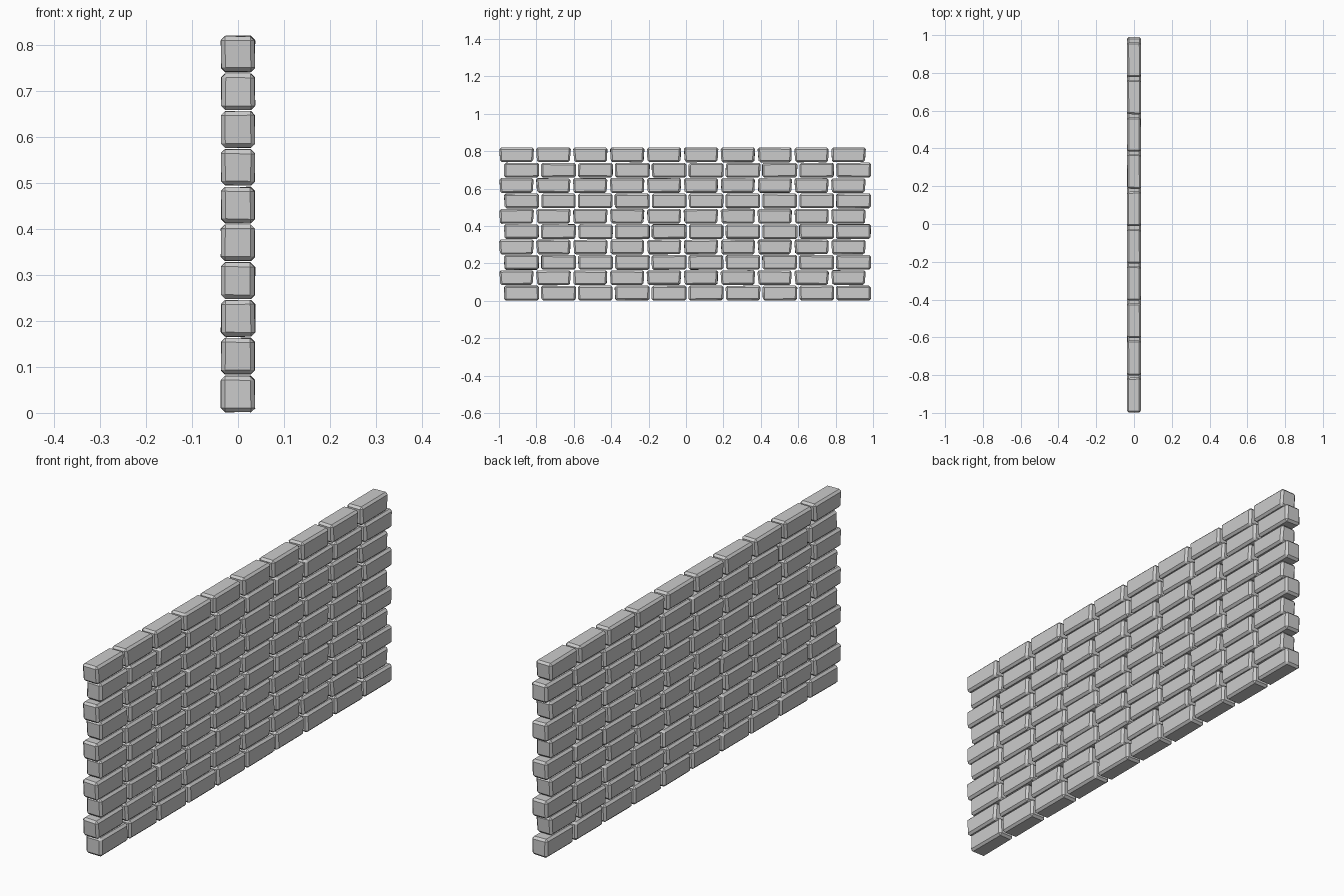
import bpy, bmesh, random
from mathutils import Vector

if "Cube" in bpy.data.objects:
    bpy.data.objects.remove(bpy.data.objects["Cube"])

random.seed(4)
ROWS, COLS = 10, 10
PITCH_Y, PITCH_Z = 0.1972, 0.0821
THICK, HEIGHT = 0.0755, 0.0805


def add_brick(bm, y0, y1, z0, taper):
    """One worn brick: box with slightly shifted corners and chamfered edges."""
    made = bmesh.ops.create_cube(bm, size=1.0)
    verts = made["verts"]
    zc, yc = z0 + HEIGHT / 2, (y0 + y1) / 2
    for v in verts:
        sx, sy, sz = (1 if c > 0 else -1 for c in v.co)
        inset = taper if sz < 0 else 0.0
        v.co = Vector((
            sx * THICK / 2 - sx * random.uniform(0, 0.0025),
            yc + sy * ((y1 - y0) / 2 - inset - random.uniform(0, 0.004)),
            zc + sz * (HEIGHT / 2 - random.uniform(0, 0.0025))))
    edges = list({e for v in verts for e in v.link_edges})
    bmesh.ops.bevel(bm, geom=edges, offset=0.009, offset_type='OFFSET',
                    segments=1, profile=0.5, affect='EDGES')


# Courses of bricks, alternate rows shifted sideways
for row in range(ROWS):
    odd = row % 2
    bm = bmesh.new()
    start = -1.0 if odd else -0.974
    length = 0.188 if odd else 0.19
    for col in range(COLS):
        y0 = start + col * PITCH_Y
        add_brick(bm, y0, y0 + length, 0.001 + row * PITCH_Z,
                  0.005 if odd else 0.001)
    bmesh.ops.recalc_face_normals(bm, faces=bm.faces)
    mesh = bpy.data.meshes.new("brick_course")
    bm.to_mesh(mesh)
    bm.free()
    obj = bpy.data.objects.new(f"brick_course_{row + 1}", mesh)
    bpy.context.collection.objects.link(obj)
